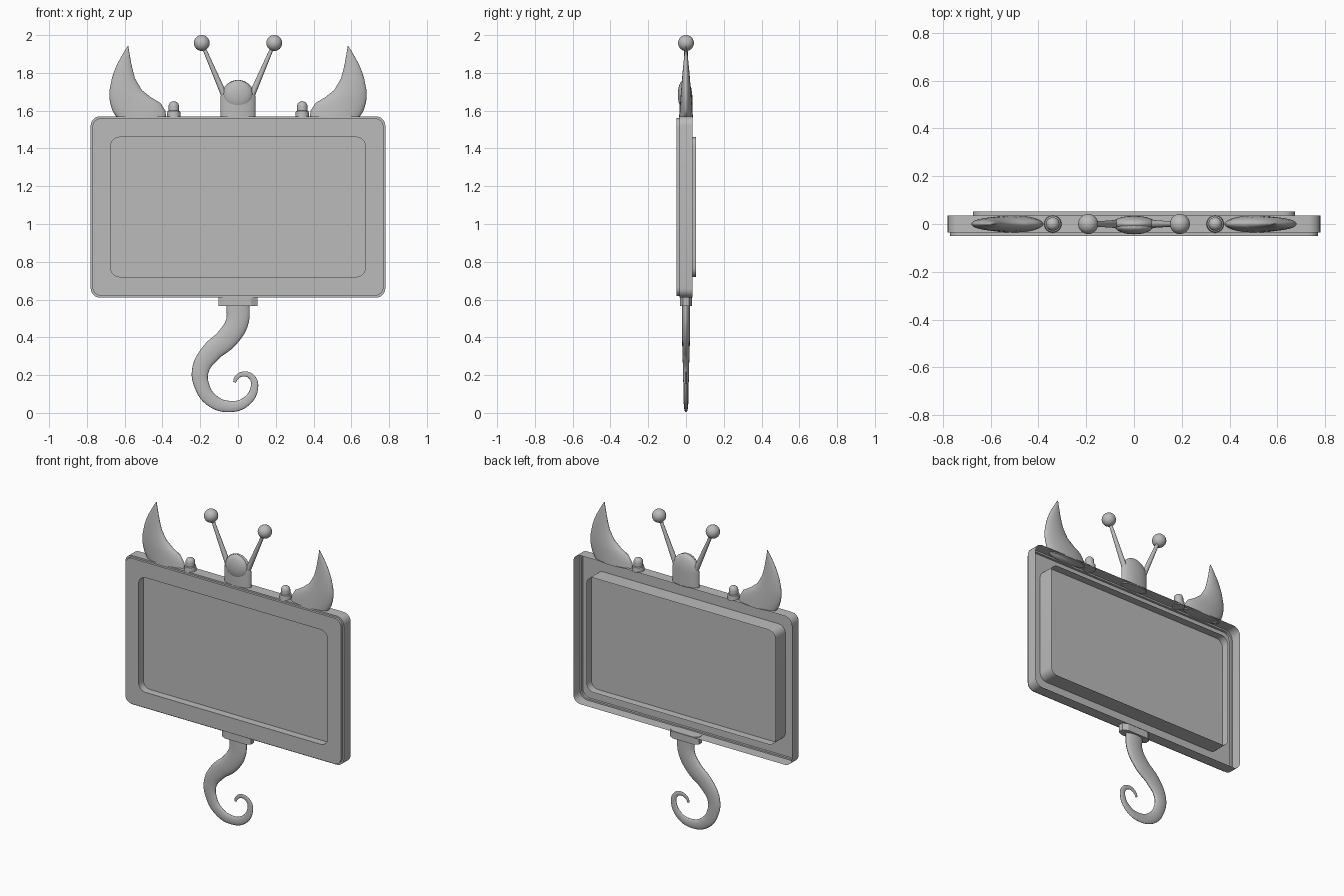
import bpy, bmesh, math
from mathutils import Vector

cube = bpy.data.objects.get("Cube")
if cube:
    bpy.data.objects.remove(cube, do_unlink=True)

GREY = (0.5, 0.5, 0.5, 1)
mat = bpy.data.materials.new("plain grey")
mat.use_nodes = True
mat.diffuse_color = GREY
mat.node_tree.nodes["Principled BSDF"].inputs["Base Color"].default_value = GREY


def finish(obj, angle=35):
    obj.data.materials.clear()
    obj.data.materials.append(mat)
    bpy.ops.object.select_all(action='DESELECT')
    obj.select_set(True)
    bpy.context.view_layer.objects.active = obj
    bpy.ops.object.shade_smooth_by_angle(angle=math.radians(angle))
    return obj


def loft(name, rings, caps=True, angle=35):
    """Skin a stack of closed rings that share a point count."""
    bm = bmesh.new()
    rows = [[bm.verts.new(p) for p in ring] for ring in rings]
    n = len(rows[0])
    for a, b in zip(rows, rows[1:]):
        for i in range(n):
            j = (i + 1) % n
            bm.faces.new((a[i], a[j], b[j], b[i]))
    if caps:
        bm.faces.new(rows[0])
        if len(rows) > 1:
            bm.faces.new(rows[-1])
    bmesh.ops.recalc_face_normals(bm, faces=bm.faces)
    mesh = bpy.data.meshes.new(name)
    bm.to_mesh(mesh)
    bm.free()
    obj = bpy.data.objects.new(name, mesh)
    bpy.context.collection.objects.link(obj)
    return finish(obj, angle)


def rounded_rect(hx, hz, y, r, cz=1.09, steps=6):
    pts = []
    for q, (sx, sz) in enumerate(((1, 1), (-1, 1), (-1, -1), (1, -1))):
        for k in range(steps + 1):
            a = math.pi / 2 * (q + k / steps)
            pts.append((sx * (hx - r) + r * math.cos(a), y,
                        cz + sz * (hz - r) + r * math.sin(a)))
    return pts


def ellipse(cx, z, rx, ry, n=32):
    return [(cx + rx * math.cos(t * math.tau / n),
             ry * math.sin(t * math.tau / n), z) for t in range(n)]


def ball(name, centre, scale):
    bpy.ops.mesh.primitive_uv_sphere_add(segments=32, ring_count=16, location=centre)
    obj = bpy.context.object
    obj.name = name
    obj.scale = scale
    return finish(obj, 60)


# Hollow-backed frame: outer wall, front lip, front face, inner wall
loft("frame", [rounded_rect(0.78, 0.48, 0.035, 0.05),
               rounded_rect(0.78, 0.48, -0.035, 0.05),
               rounded_rect(0.77, 0.47, -0.035, 0.045),
               rounded_rect(0.77, 0.47, -0.05, 0.045),
               rounded_rect(0.675, 0.37, -0.05, 0.05),
               rounded_rect(0.675, 0.37, 0.052, 0.05)], caps=False)

# Panel set midway inside the inner wall
loft("screen_panel", [rounded_rect(0.675, 0.37, -0.002, 0.05),
                      rounded_rect(0.675, 0.37, 0.002, 0.05)])

# Head: flattened column with a domed top
head = [ellipse(0, 1.565, 0.093, 0.034), ellipse(0, 1.66, 0.093, 0.034)]
for k in range(1, 9):
    a = math.radians(k * 11)
    head.append(ellipse(0, 1.66 + 0.103 * math.sin(a),
                        0.093 * math.cos(a), 0.034 * math.cos(a)))
loft("head", head, angle=50)
ball("face", (0, -0.013, 1.685), (0.077, 0.03, 0.077))

# Horn outline: height, inner x, outer x
HORN = [(1.565, 0.38, 0.643), (1.60, 0.385, 0.665), (1.64, 0.41, 0.677),
        (1.67, 0.46, 0.681), (1.71, 0.51, 0.68), (1.77, 0.545, 0.668),
        (1.81, 0.556, 0.655), (1.85, 0.565, 0.638), (1.90, 0.574, 0.61),
        (1.925, 0.578, 0.595), (1.942, 0.581, 0.583)]

for side, s in (("left", 1), ("right", -1)):
    rings = []
    for z, a, b in HORN:
        depth = 0.036 * max(0.02, (1.945 - z) / 0.38) ** 0.7
        rings.append(ellipse(s * (a + b) / 2, z, (b - a) / 2, depth))
    loft(side + "_horn", rings, angle=60)

    # Small knob: flared foot with a domed cap
    x = s * 0.34
    knob = [ellipse(x, 1.565, 0.037, 0.037, 24), ellipse(x, 1.597, 0.034, 0.034, 24),
            ellipse(x, 1.6, 0.028, 0.028, 24), ellipse(x, 1.622, 0.028, 0.028, 24)]
    for k in range(1, 6):
        t = math.radians(k * 17)
        r = 0.028 * math.cos(t)
        knob.append(ellipse(x, 1.622 + 0.028 * math.sin(t), r, r, 24))
    loft(side + "_knob", knob)

    # Antenna: tapered stalk and ball tip
    start, tip = Vector((s * 0.055, 0, 1.64)), Vector((s * 0.192, 0, 1.958))
    d = tip - start
    bpy.ops.mesh.primitive_cone_add(vertices=20, radius1=0.018, radius2=0.009,
                                    depth=d.length, location=(start + tip) / 2,
                                    rotation=d.to_track_quat('Z', 'Y').to_euler())
    bpy.context.object.name = side + "_antenna_stalk"
    finish(bpy.context.object)
    ball(side + "_antenna_ball", tip, (0.042,) * 3)

# Collar under the frame, with chamfered corners
outline = [(0.103, 0.016), (0.07, 0.033), (-0.07, 0.033), (-0.103, 0.016),
           (-0.103, -0.016), (-0.07, -0.033), (0.07, -0.033), (0.103, -0.016)]
loft("tail_collar", [[(x, y, z) for x, y in outline] for z in (0.565, 0.613)], angle=20)

# Curled tail: x, z, radius along the centreline, flattened in depth
TAIL = [(0, 0.58, 0.062), (-0.005, 0.48, 0.06), (-0.058, 0.395, 0.058),
        (-0.143, 0.32, 0.053), (-0.198, 0.23, 0.045), (-0.19, 0.14, 0.039),
        (-0.138, 0.066, 0.035), (-0.048, 0.034, 0.03), (0.04, 0.058, 0.025),
        (0.087, 0.135, 0.02), (0.074, 0.188, 0.016), (0.029, 0.206, 0.013),
        (-0.008, 0.186, 0.011), (-0.019, 0.162, 0.008)]
curve = bpy.data.curves.new("tail", 'CURVE')
curve.dimensions = '3D'
curve.bevel_depth = 1
curve.bevel_resolution = 6
curve.resolution_u = 8
curve.use_fill_caps = True
spline = curve.splines.new('BEZIER')
spline.bezier_points.add(len(TAIL) - 1)
for p, (x, z, r) in zip(spline.bezier_points, TAIL):
    p.co = (x, 0, z)
    p.radius = r
    p.handle_left_type = p.handle_right_type = 'AUTO'
tail = bpy.data.objects.new("tail", curve)
bpy.context.collection.objects.link(tail)
tail.scale.y = 0.36
bpy.ops.object.select_all(action='DESELECT')
tail.select_set(True)
bpy.context.view_layer.objects.active = tail
bpy.ops.object.convert(target='MESH')
finish(bpy.context.object, 60)
